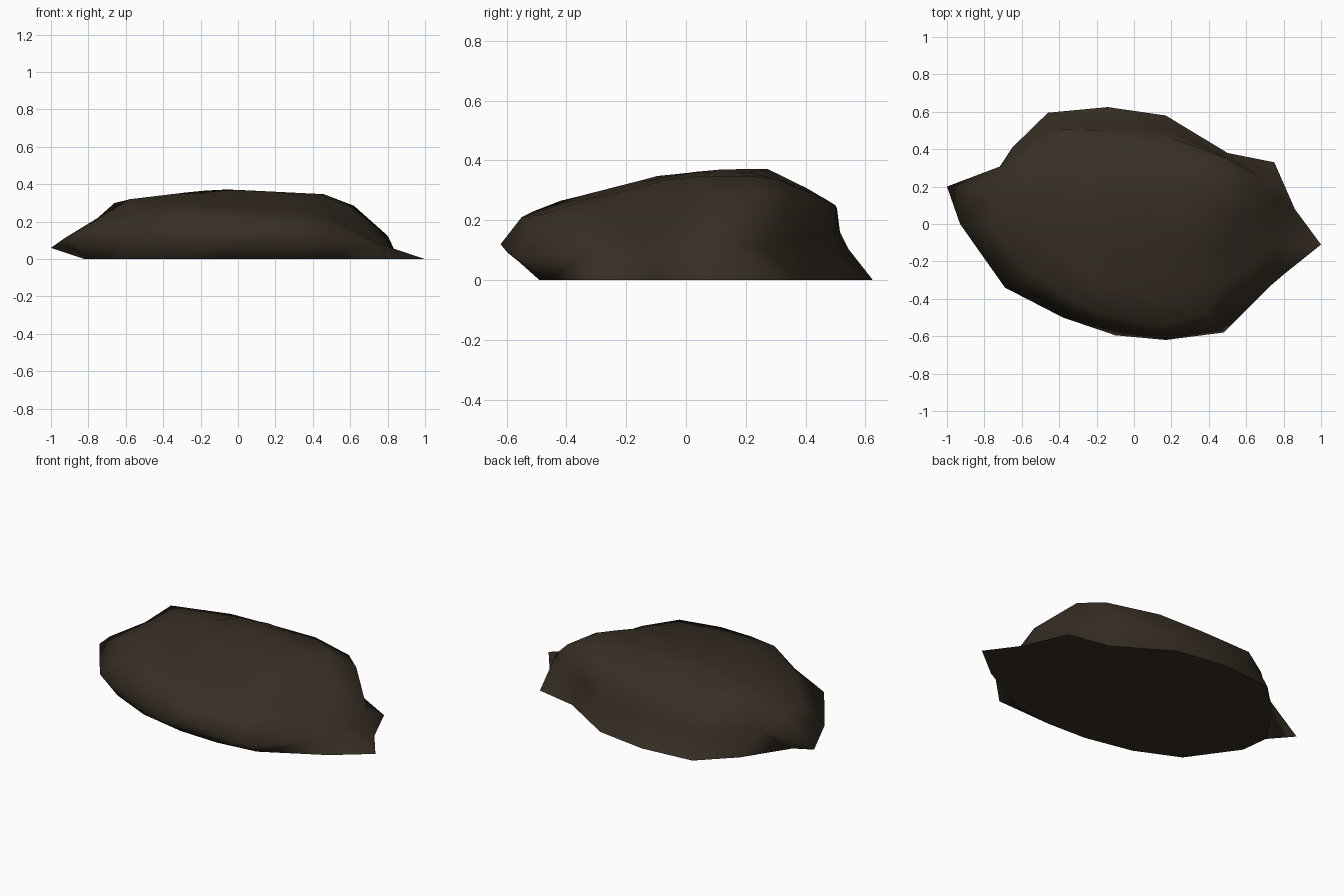
import bpy, bmesh

if "Cube" in bpy.data.objects:
    bpy.data.objects.remove(bpy.data.objects["Cube"])

# Contours of the boulder, all starting at the left tip and running via the front
foot = [(-.82, .15), (-.80, -.02), (-.60, -.30), (-.34, -.42),
        (-.05, -.48), (.20, -.49), (.45, -.46), (.80, -.27),
        (1.0, -.11), (.86, .08), (.75, .33), (.50, .38),
        (.17, .58), (-.14, .625), (-.46, .595), (-.65, .41)]
girth = [(-1.0, .20, .06), (-.93, 0, .11), (-.69, -.34, .12), (-.38, -.50, .12),
         (-.10, -.595, .09), (.17, -.62, .12), (.48, -.58, .08), (.73, -.33, .09),
         (.76, -.10, .08), (.80, .10, .125), (.66, .26, .11), (.43, .38, .15),
         (.20, .50, .14), (-.14, .515, .14), (-.45, .515, .16), (-.71, .31, .14)]
shoulder = [(-.75, .18, .22), (-.77, 0, .20), (-.54, -.27, .24), (-.30, -.42, .265),
            (-.08, -.51, .23), (.15, -.55, .21), (.38, -.48, .22), (.50, -.30, .22),
            (.48, -.12, .26), (.58, .04, .285), (.62, .25, .285), (.50, .35, .29),
            (.20, .46, .275), (-.10, .50, .25), (-.40, .505, .24), (-.66, .30, .30)]


def crown_height(x, y):
    """Domed top: long slope left and front, gentle right, steep at the back."""
    return (.375 - .05 * max(0, x + .1) - .12 * max(0, -x - .12)
            - .26 * max(0, -y) - .5 * max(0, y - .27))


# Crown rings: the shoulder drawn in towards the summit
cx, cy = -.03, .12


def crown_ring(t):
    pts = [(cx + (x - cx) * t, cy + (y - cy) * t) for x, y, z in shoulder]
    return [(x, y, crown_height(x, y)) for x, y in pts]


rings = [[(x, y, 0) for x, y in foot], girth, shoulder, crown_ring(.75), crown_ring(.4)]

# Loft the rings and close the summit
bm = bmesh.new()
loops = [[bm.verts.new(p) for p in ring] for ring in rings]
n = len(foot)
for a, b in zip(loops, loops[1:]):
    for i in range(n):
        j = (i + 1) % n
        bm.faces.new((a[i], a[j], b[j], b[i]))
summit = bm.verts.new((cx, cy, .37))
for i in range(n):
    bm.faces.new((loops[-1][i], loops[-1][(i + 1) % n], summit))
bmesh.ops.triangulate(bm, faces=[f for f in bm.faces if len(f.verts) == 4])
for f in bm.faces:
    f.smooth = True

# Flat underside with its own crisp border
rim = [bm.verts.new((x, y, 0)) for x, y in reversed(foot)]
bm.faces.new(rim)

mesh = bpy.data.meshes.new("boulder")
bm.to_mesh(mesh)
bm.free()

# Single dark stone colour
stone = bpy.data.materials.new("dark brown stone")
stone.diffuse_color = (.039, .029, .018, 1)
stone.use_nodes = True
stone.node_tree.nodes["Principled BSDF"].inputs["Base Color"].default_value = stone.diffuse_color
mesh.materials.append(stone)
boulder = bpy.data.objects.new("boulder", mesh)
bpy.context.collection.objects.link(boulder)
